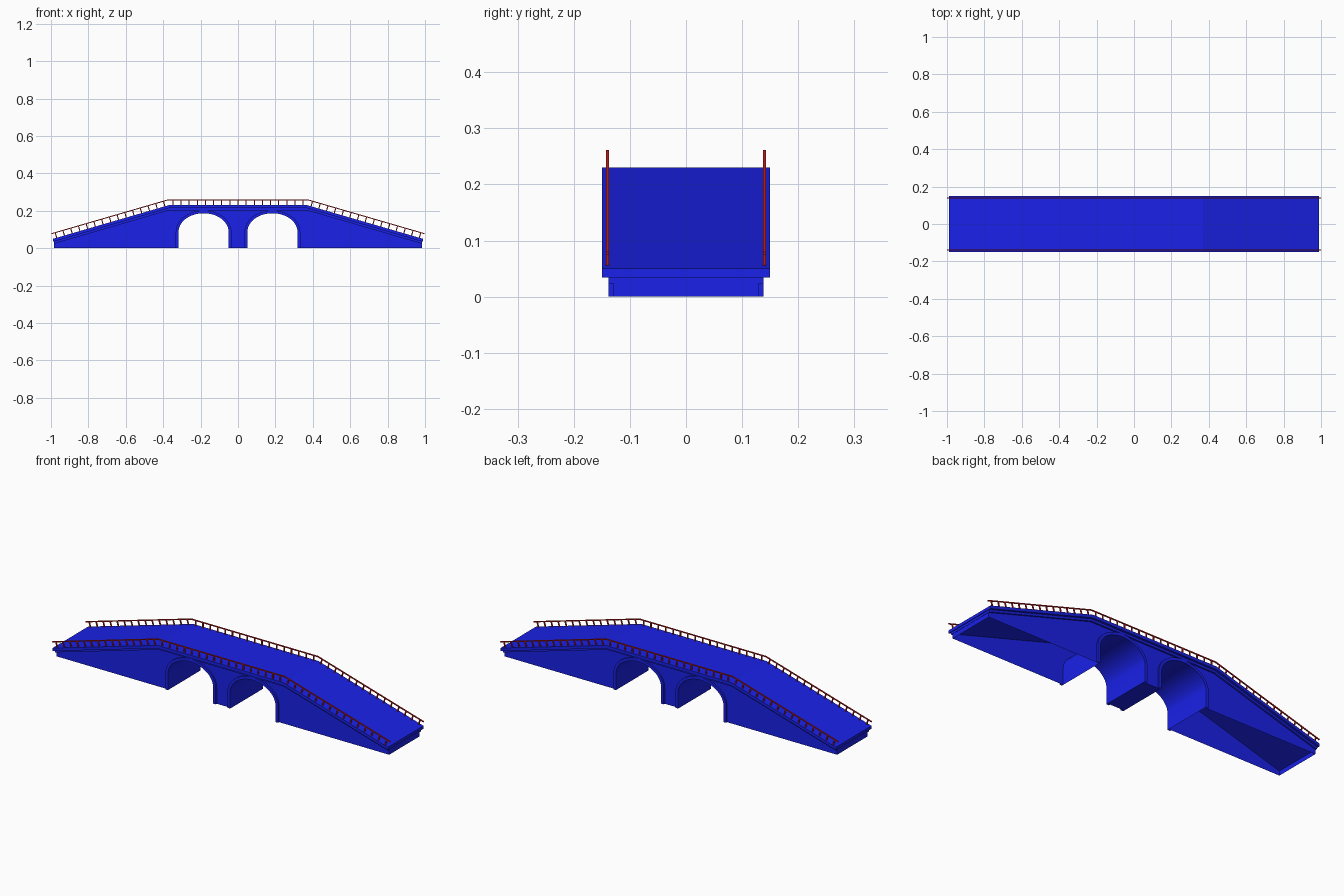
import bpy, bmesh, math
from mathutils import Vector

if "Cube" in bpy.data.objects:
    bpy.data.objects.remove(bpy.data.objects["Cube"])

END, FLAT, Z_END, Z_TOP = 0.99, 0.37, 0.05, 0.23
DECK_Y, TRIM_Y, WALL_Y = 0.15, 0.138, 0.129
ARCH_X, ARCH_R, SPRING, RISE = 0.184, 0.134, 0.087, 0.1
SEG = 24


def material(name, color):
    m = bpy.data.materials.new(name)
    m.diffuse_color = color
    m.use_nodes = True
    m.node_tree.nodes["Principled BSDF"].inputs["Base Color"].default_value = m.diffuse_color
    return m


blue = material("blue_paint", (0.01, 0.015, 0.8, 1))
red = material("red_paint", (0.6, 0.015, 0.015, 1))


def finish(name, bm, mat, smooth=False):
    bmesh.ops.recalc_face_normals(bm, faces=bm.faces)
    me = bpy.data.meshes.new(name)
    bm.to_mesh(me)
    bm.free()
    ob = bpy.data.objects.new(name, me)
    bpy.context.collection.objects.link(ob)
    me.materials.append(mat)
    if smooth:
        bpy.context.view_layer.objects.active = ob
        ob.select_set(True)
        bpy.ops.object.shade_smooth_by_angle(angle=math.radians(30))
        ob.select_set(False)
    return ob


def strip(bm, pts, y0, y1, closed=False):
    """Sweep an XZ path across y."""
    a = [bm.verts.new((x, y0, z)) for x, z in pts]
    b = [bm.verts.new((x, y1, z)) for x, z in pts]
    for i in range(len(pts) if closed else len(pts) - 1):
        j = (i + 1) % len(pts)
        bm.faces.new((a[i], a[j], b[j], b[i]))
    return a, b


def prism(name, pts, y0, y1, mat):
    bm = bmesh.new()
    a, b = strip(bm, pts, y0, y1, True)
    bm.faces.new(a)
    bm.faces.new(b)
    return finish(name, bm, mat)


def road(drop, end=END):
    """Road line, lowered vertically by drop."""
    slope = (Z_TOP - Z_END) / (END - FLAT)
    z = Z_END + (END - end) * slope - drop
    return [(-end, z), (-FLAT, Z_TOP - drop), (FLAT, Z_TOP - drop), (end, z)]


def arch(cx, grow=0.0):
    r, h = ARCH_R + grow, RISE + grow
    curve = [(cx - r * math.cos(math.pi * i / SEG), SPRING + h * math.sin(math.pi * i / SEG))
             for i in range(SEG + 1)]
    return [(cx - r, 0)] + curve + [(cx + r, 0)]


# Deck slab and the narrower moulding under it
prism("deck", road(0) + road(0.016)[::-1], -DECK_Y, DECK_Y, blue)
prism("deck_moulding", road(0.016, 0.985) + road(0.028, 0.985)[::-1], -TRIM_Y, TRIM_Y, blue)

# Side walls with arch openings
wall_end = 0.983
outline = [(-wall_end, 0)] + arch(-ARCH_X) + arch(ARCH_X) + [(wall_end, 0)] + road(0.018, wall_end)[::-1]
bm = bmesh.new()
for y in (-WALL_Y, WALL_Y):
    bm.faces.new([bm.verts.new((x, y, z)) for x, z in outline])
finish("side_walls", bm, blue)

# End walls (the ramps are hollow and open below)
bm = bmesh.new()
for s in (-1, 1):
    strip(bm, [(s * wall_end, 0), (s * wall_end, 0.035)], -WALL_Y, WALL_Y)
finish("end_walls", bm, blue)

# Arch barrels and raised rims on both faces
for side, cx in (("left", -ARCH_X), ("right", ARCH_X)):
    bm = bmesh.new()
    strip(bm, arch(cx), -TRIM_Y, TRIM_Y)
    finish(side + "_arch_barrel", bm, blue, True)
    bm = bmesh.new()
    inner, outer = arch(cx), arch(cx, 0.015)
    for s in (-1, 1):
        strip(bm, outer, s * WALL_Y, s * TRIM_Y)
        a = [bm.verts.new((x, s * TRIM_Y, z)) for x, z in inner]
        b = [bm.verts.new((x, s * TRIM_Y, z)) for x, z in outer]
        for i in range(len(a) - 1):
            bm.faces.new((a[i], a[i + 1], b[i + 1], b[i]))
    finish(side + "_arch_rim", bm, blue)

# Underside of the centre pier
bm = bmesh.new()
p = ARCH_X - ARCH_R
strip(bm, [(-p, 0), (p, 0)], -WALL_Y, WALL_Y)
finish("pier_base", bm, blue)

# Railings: one rail per side with posts square to the slope
H, T, R = 0.03, 0.005, 0.0028
line = [Vector(p) for p in road(0)]
slope_angle = math.atan2(Z_TOP - Z_END, END - FLAT)
dx, dm = math.sin(slope_angle), math.tan(slope_angle / 2)


def rail_line(h):
    return [(-END - h * dx, Z_END + h * math.cos(slope_angle)), (-FLAT - h * dm, Z_TOP + h),
            (FLAT + h * dm, Z_TOP + h), (END + h * dx, Z_END + h * math.cos(slope_angle))]


for side, y in (("front", -0.14), ("back", 0.14)):
    prism(side + "_rail", rail_line(H + 0.001) + rail_line(H - T + 0.001)[::-1], y - R, y + R, red)
    bm = bmesh.new()
    for k, count in ((0, 15), (1, 17), (2, 15)):
        p0, p1 = line[k], line[k + 1]
        t = (p1 - p0).normalized()
        n = Vector((-t.y, t.x))
        for i in range(count):
            c = p0.lerp(p1, (i + 0.5) / count)
            quad = [c - t * R - n * 0.004, c + t * R - n * 0.004,
                    c + t * R + n * (H - 0.002), c - t * R + n * (H - 0.002)]
            a, b = strip(bm, [tuple(q) for q in quad], y - R, y + R, True)
            bm.faces.new(a)
            bm.faces.new(b)
    finish(side + "_posts", bm, red)
